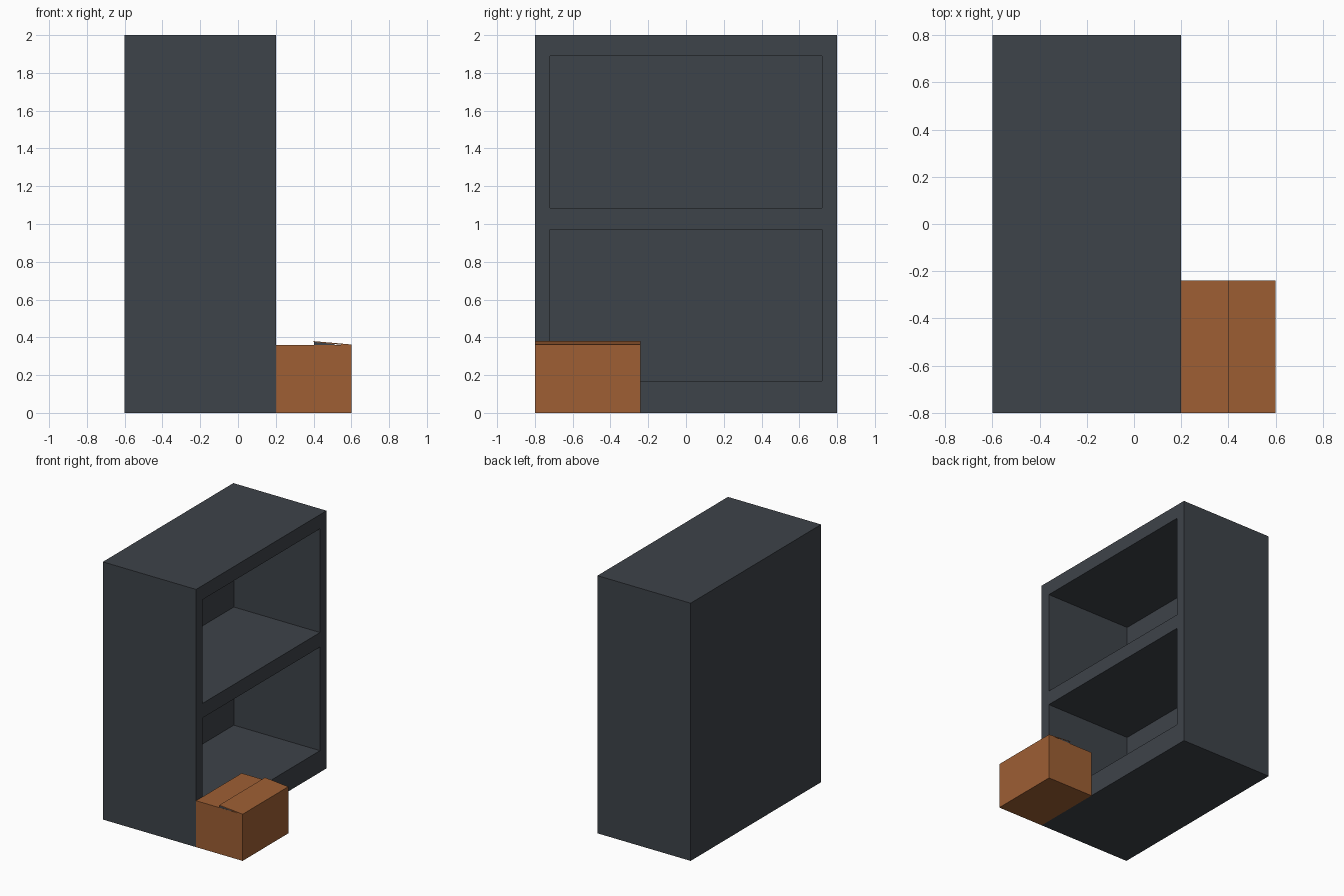
import bpy, bmesh
from mathutils import Vector

if "Cube" in bpy.data.objects:
    bpy.data.objects.remove(bpy.data.objects["Cube"])


def material(name, rgb):
    m = bpy.data.materials.new(name)
    m.diffuse_color = (*rgb, 1)
    m.use_nodes = True
    m.node_tree.nodes["Principled BSDF"].inputs["Base Color"].default_value = m.diffuse_color
    return m


DARK = material("charcoal", (0.048, 0.056, 0.067))
CARD = material("cardboard brown", (0.342, 0.114, 0.034))


def finish(name, bm, mat):
    bmesh.ops.recalc_face_normals(bm, faces=bm.faces)
    me = bpy.data.meshes.new(name)
    bm.to_mesh(me)
    bm.free()
    me.materials.append(mat)
    ob = bpy.data.objects.new(name, me)
    bpy.context.collection.objects.link(ob)
    return ob


def prism(name, profile, y0, y1, mat):
    """Extrude an x-z profile along y."""
    bm = bmesh.new()
    face = bm.faces.new([bm.verts.new((x, y0, z)) for x, z in profile])
    out = bmesh.ops.extrude_face_region(bm, geom=[face])
    verts = [g for g in out["geom"] if isinstance(g, bmesh.types.BMVert)]
    bmesh.ops.translate(bm, verts=verts, vec=(0, y1 - y0, 0))
    return finish(name, bm, mat)


# Cabinet: block with two deep compartments pushed in from the +x side
bm = bmesh.new()
bmesh.ops.create_cube(bm, size=1)
for v in bm.verts:
    v.co = Vector((v.co.x * 0.8 - 0.2, v.co.y * 1.6, v.co.z * 2 + 1))
compartments = [(0.168, 0.972), (1.085, 1.89)]
cuts = [((0, y, 0), (0, 1, 0)) for y in (-0.72, 0.72)]
cuts += [((0, 0, z), (0, 0, 1)) for pair in compartments for z in pair]
for co, no in cuts:
    bmesh.ops.bisect_plane(bm, geom=bm.verts[:] + bm.edges[:] + bm.faces[:],
                           plane_co=co, plane_no=no)
bm.normal_update()
cells = []
for f in bm.faces:
    c = f.calc_center_median()
    if c.x > 0.19 and abs(c.y) < 0.7 and any(a < c.z < b for a, b in compartments):
        cells.append(f)
out = bmesh.ops.extrude_discrete_faces(bm, faces=cells)
bmesh.ops.translate(bm, verts=[v for f in out["faces"] for v in f.verts],
                    vec=(-0.74, 0, 0))
finish("cabinet", bm, DARK)

# Cardboard box standing against the open side
prism("box", [(0.2, 0), (0.6, 0), (0.6, 0.36), (0.2, 0.36)], -0.8, -0.24, CARD)

# Slightly raised lid flap, hinged on the outer edge
prism("box_flap", [(0.4, 0.376), (0.6, 0.355), (0.6, 0.362), (0.4, 0.38)],
      -0.8, -0.24, CARD)

# Dark gap filling under the flap
prism("flap_gap", [(0.402, 0.359), (0.51, 0.359), (0.51, 0.366), (0.402, 0.377)],
      -0.799, -0.241, DARK)
